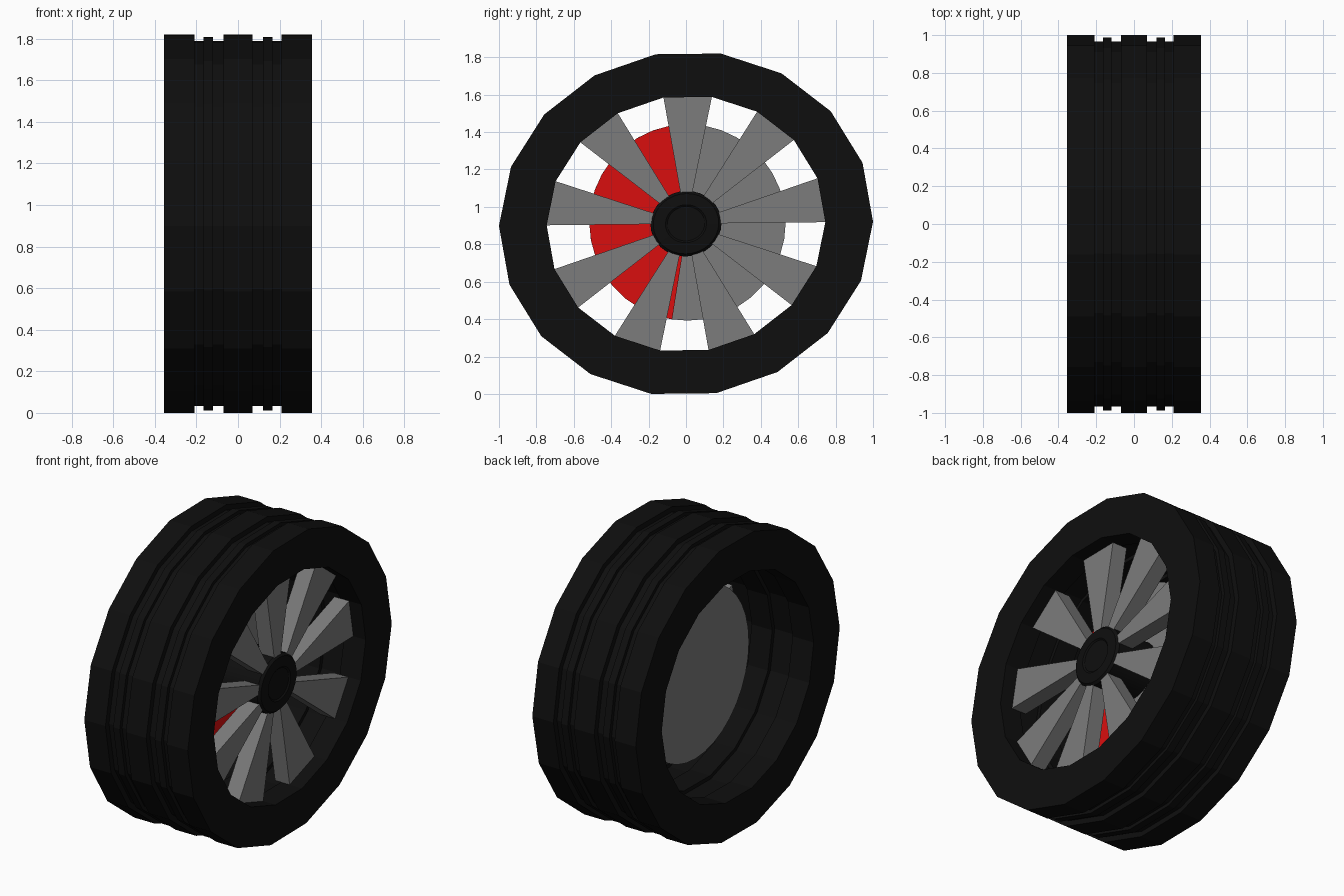
import bpy, bmesh
from math import sin, cos, radians

cube = bpy.data.objects.get("Cube")
if cube:
    bpy.data.objects.remove(cube, do_unlink=True)

CENTRE_Z = 0.91
SIDES = 18


def material(name, rgb):
    mat = bpy.data.materials.new(name)
    mat.use_nodes = True
    colour = (*rgb, 1)
    mat.diffuse_color = colour
    mat.node_tree.nodes["Principled BSDF"].inputs["Base Color"].default_value = colour
    return mat


black = material("rubber black", (0.0045, 0.0045, 0.0045))
grey = material("metal grey", (0.2, 0.2, 0.2))
red = material("caliper red", (0.7, 0.0045, 0.0045))


def squashed(r, deg, x):
    """Point on the slightly flattened wheel section."""
    return (x, r * cos(radians(deg - 0.7)),
            CENTRE_Z + 0.922 * r * sin(radians(deg + 0.7)))


def round_point(r, deg, x):
    return (x, 0.008 + r * cos(radians(deg)), CENTRE_Z + 0.007 + r * sin(radians(deg)))


def finish(name, bm, mat, smooth=False):
    bmesh.ops.recalc_face_normals(bm, faces=bm.faces)
    mesh = bpy.data.meshes.new(name)
    bm.to_mesh(mesh)
    bm.free()
    mesh.materials.append(mat)
    obj = bpy.data.objects.new(name, mesh)
    bpy.context.collection.objects.link(obj)
    if smooth:
        bpy.ops.object.select_all(action='DESELECT')
        obj.select_set(True)
        bpy.context.view_layer.objects.active = obj
        bpy.ops.object.shade_smooth_by_angle(angle=radians(30))
    return obj


def lathe(name, profile, sides, mat, ring, smooth=False):
    """Revolve an (r, x) profile; a ring profile closes on itself, others get caps."""
    bm = bmesh.new()
    loops = [[bm.verts.new(squashed(r, 360 * i / sides, x)) for i in range(sides)]
             for r, x in profile]
    pairs = list(zip(loops, loops[1:]))
    if ring:
        pairs.append((loops[-1], loops[0]))
    else:
        bm.faces.new(loops[0])
        bm.faces.new(loops[-1])
    for a, b in pairs:
        for i in range(sides):
            j = (i + 1) % sides
            bm.faces.new((a[i], a[j], b[j], b[i]))
    return finish(name, bm, mat, smooth)


def prism(name, outline, x0, x1, mat, point, smooth=False):
    """Extrude an (r, degrees) outline along the axle."""
    bm = bmesh.new()
    back = [bm.verts.new(point(r, d, x0)) for r, d in outline]
    front = [bm.verts.new(point(r, d, x1)) for r, d in outline]
    bm.faces.new(back)
    bm.faces.new(front)
    for i in range(len(outline)):
        j = (i + 1) % len(outline)
        bm.faces.new((back[i], back[j], front[j], front[i]))
    return finish(name, bm, mat, smooth)


# Tyre: twin tread grooves with a low rib between, hollow inside
half = [(1, 0.07), (0.965, 0.07), (0.965, 0.12), (0.988, 0.12),
        (0.988, 0.165), (0.965, 0.165), (0.965, 0.21), (1, 0.21), (1, 0.355)]
outer = [(r, -x) for r, x in reversed(half)] + half
inner_half = [(0.745, 0.355), (0.745, 0.21), (0.77, 0.21), (0.77, 0.07), (0.745, 0.07)]
inner = inner_half + [(r, -x) for r, x in reversed(inner_half)]
lathe("tyre", outer + inner, SIDES, black, ring=True)

# Nine wedge spokes, one on every other side of the rim
step = 360 / SIDES
for k in range(SIDES // 2):
    a = 2 * k * step
    prism(f"spoke_{k + 1}", [(0.15, a), (0.745, a), (0.745, a + step), (0.15, a + step)],
          0.17, 0.27, grey, squashed)

# Hub with a shallow dished cap
lathe("hub", [(0.19, 0.0), (0.19, 0.265), (0.175, 0.28), (0.11, 0.285),
              (0.1, 0.278)], 32, black, ring=False, smooth=True)

# Brake disc and the half-round caliper plate on its front
prism("brake_disc", [(0.525, d) for d in range(0, 360, 10)],
      -0.07, 0.0, grey, round_point, smooth=True)
prism("caliper", [(0.525, d) for d in range(81, 262, 10)],
      0.0, 0.02, red, round_point, smooth=True)
